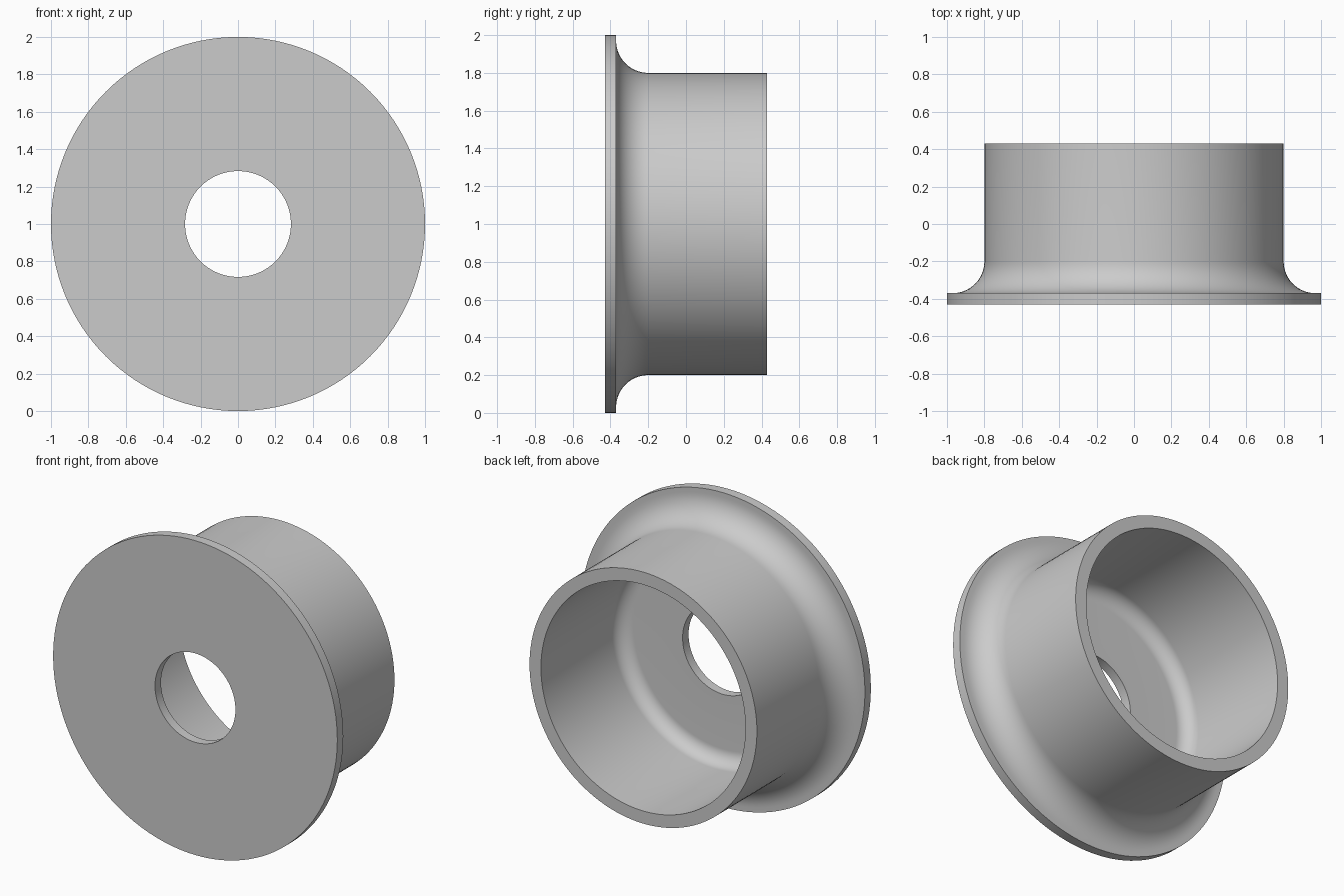
import bpy
import bmesh
from math import cos, sin, pi, radians
from mathutils import Vector

cube = bpy.data.objects.get("Cube")
if cube:
    bpy.data.objects.remove(cube, do_unlink=True)

SEGMENTS = 128
HOLE, INNER, OUTER, RIM = 0.283, 0.72, 0.80, 1.0
FRONT, FLOOR, BACK = -0.43, -0.37, 0.43
FILLET_OUT, FILLET_IN = 0.17, 0.09


def arc(radius_c, y_c, r, start, end, steps=14):
    """Points (radius, y) along a fillet, angles in degrees."""
    angles = [radians(start + (end - start) * i / steps) for i in range(steps + 1)]
    return [(radius_c + r * cos(a), y_c + r * sin(a)) for a in angles]


# Closed cross-section: plate, outer fillet, sleeve wall, inner fillet, floor
profile = [(HOLE, FRONT), (RIM, FRONT), (RIM, FLOOR)]
profile += arc(OUTER + FILLET_OUT, FLOOR + FILLET_OUT, FILLET_OUT, 270, 180)
profile += [(OUTER, BACK), (INNER, BACK)]
profile += arc(INNER - FILLET_IN, FLOOR + FILLET_IN, FILLET_IN, 0, -90)
profile += [(HOLE, FLOOR)]

# Revolve the section around the y axis
bm = bmesh.new()
verts = [bm.verts.new((r, y, 1.0)) for r, y in profile]
edges = [bm.edges.new((v, verts[(i + 1) % len(verts)])) for i, v in enumerate(verts)]
bmesh.ops.spin(bm, geom=verts + edges, cent=Vector((0, 0, 1)), axis=Vector((0, 1, 0)),
               angle=2 * pi, steps=SEGMENTS, use_merge=True)
bmesh.ops.remove_doubles(bm, verts=bm.verts, dist=0.0001)
bmesh.ops.recalc_face_normals(bm, faces=bm.faces)
mesh = bpy.data.meshes.new("flanged_sleeve")
bm.to_mesh(mesh)
bm.free()

sleeve = bpy.data.objects.new("flanged_sleeve", mesh)
bpy.context.collection.objects.link(sleeve)

# Plain grey material
grey = bpy.data.materials.new("light_grey")
grey.use_nodes = True
colour = (0.6, 0.6, 0.6, 1.0)
grey.diffuse_color = colour
grey.node_tree.nodes["Principled BSDF"].inputs["Base Color"].default_value = colour
mesh.materials.append(grey)

# Smooth walls and fillets, crisp rims
bpy.ops.object.select_all(action="DESELECT")
sleeve.select_set(True)
bpy.context.view_layer.objects.active = sleeve
bpy.ops.object.shade_smooth_by_angle(angle=radians(30))
